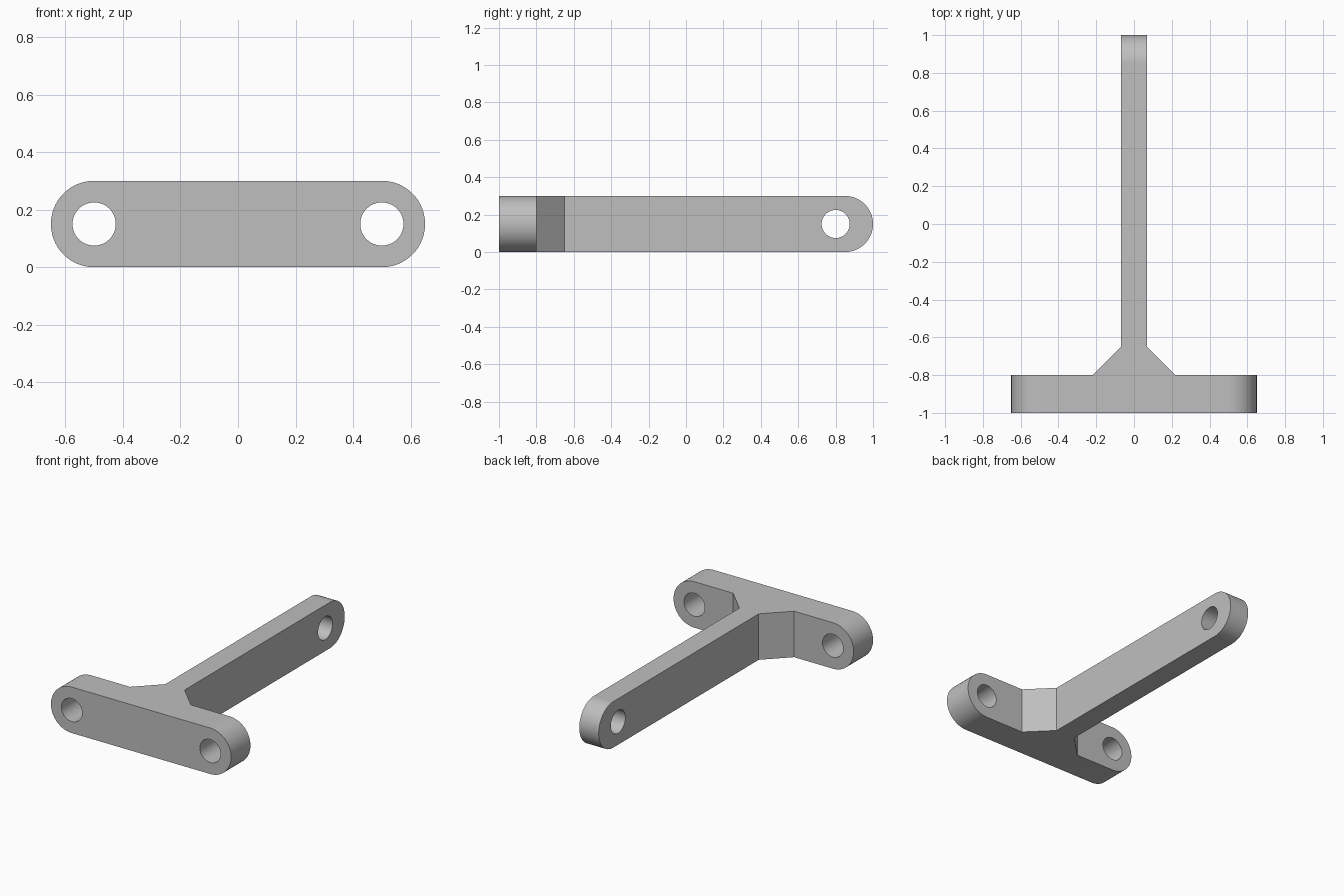
import bpy, bmesh, math
from mathutils import Matrix

if "Cube" in bpy.data.objects:
    bpy.data.objects.remove(bpy.data.objects["Cube"])

HEIGHT, RADIUS, HOLE = 0.3, 0.15, 0.075

grey = bpy.data.materials.new("light_grey")
grey.use_nodes = True
colour = (0.52, 0.52, 0.52, 1)
grey.diffuse_color = colour
grey.node_tree.nodes["Principled BSDF"].inputs["Base Color"].default_value = colour


def make_object(name, bm):
    mesh = bpy.data.meshes.new(name)
    bm.to_mesh(mesh)
    bm.free()
    obj = bpy.data.objects.new(name, mesh)
    bpy.context.collection.objects.link(obj)
    mesh.materials.append(grey)
    return obj


def hole_cutter(x, y, axis):
    bm = bmesh.new()
    place = Matrix.Translation((x, y, HEIGHT / 2)) @ Matrix.Rotation(math.pi / 2, 4, axis)
    bmesh.ops.create_cone(bm, cap_ends=True, segments=64, radius1=HOLE,
                          radius2=HOLE, depth=0.5, matrix=place)
    cutter = make_object("hole_cutter", bm)
    cutter.hide_render = True
    return cutter


# T-shaped plan with sloped gussets, mirrored about x and raised to full height
half = [(0.65, -1), (0.65, -0.8), (0.22, -0.8), (0.07, -0.65), (0.07, 1)]
plan = half + [(-x, y) for x, y in reversed(half)]
bm = bmesh.new()
base = bm.faces.new([bm.verts.new((x, y, 0)) for x, y in plan])
raised = bmesh.ops.extrude_face_region(bm, geom=[base])["geom"]
bmesh.ops.translate(bm, vec=(0, 0, HEIGHT),
                    verts=[v for v in raised if isinstance(v, bmesh.types.BMVert)])
bmesh.ops.recalc_face_normals(bm, faces=bm.faces)

# Round the three ends completely
ends = []
for e in bm.edges:
    a, b = (v.co for v in e.verts)
    level = abs(a.z - b.z) < 0.001
    if level and (min(abs(a.x), abs(b.x)) > 0.6 and a.x * b.x > 0 or min(a.y, b.y) > 0.9):
        ends.append(e)
bmesh.ops.bevel(bm, geom=ends, offset=RADIUS - 0.0005, offset_type='OFFSET',
                segments=20, profile=0.5, affect='EDGES')
bracket = make_object("bracket", bm)

# Bolt holes through the crossbar and the arm
cutters = [hole_cutter(-0.5, -0.9, 'X'), hole_cutter(0.5, -0.9, 'X'),
           hole_cutter(0, 0.8, 'Y')]
for cutter in cutters:
    cut = bracket.modifiers.new("hole", 'BOOLEAN')
    cut.operation = 'DIFFERENCE'
    cut.solver = 'EXACT'
    cut.object = cutter

bpy.context.view_layer.objects.active = bracket
bracket.select_set(True)
for cut in list(bracket.modifiers):
    bpy.ops.object.modifier_apply(modifier=cut.name)
for cutter in cutters:
    bpy.data.objects.remove(cutter)

bpy.ops.object.select_all(action='DESELECT')
bracket.select_set(True)
bpy.ops.object.shade_smooth_by_angle(angle=math.radians(30))
